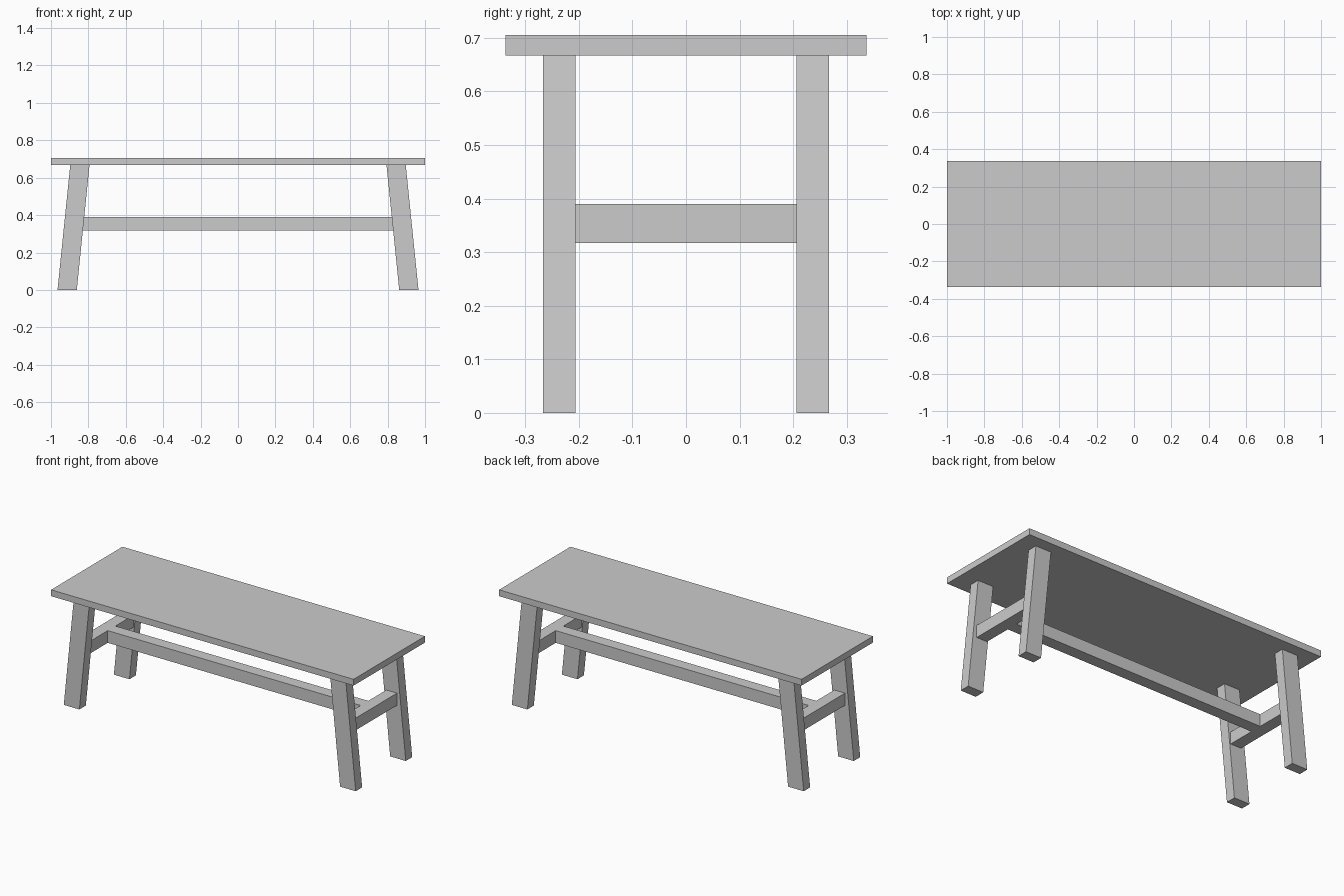
import bpy
import bmesh

cube = bpy.data.objects.get("Cube")
if cube:
    bpy.data.objects.remove(cube, do_unlink=True)

# Single plain grey finish
grey = bpy.data.materials.new("plain_grey")
grey.use_nodes = True
colour = (0.6, 0.6, 0.6, 1)
grey.diffuse_color = colour
grey.node_tree.nodes["Principled BSDF"].inputs["Base Color"].default_value = colour


def box(name, x, y, z, lean=0):
    """Box between (min, max) pairs; lean shifts the top along x."""
    bm = bmesh.new()
    bmesh.ops.create_cube(bm, size=1)
    for v in bm.verts:
        top = v.co.z > 0
        v.co = (x[v.co.x > 0] + (lean if top else 0), y[v.co.y > 0], z[top])
    mesh = bpy.data.meshes.new(name)
    bm.to_mesh(mesh)
    bm.free()
    mesh.materials.append(grey)
    obj = bpy.data.objects.new(name, mesh)
    bpy.context.collection.objects.link(obj)
    return obj


def span(side, inner, outer):
    """Ordered range on the chosen side of the centre."""
    return sorted((side * inner, side * outer))


TOP_UNDERSIDE = 0.667
RAIL_Z = (0.317, 0.39)

# Table top
box("table_top", (-1, 1), (-0.337, 0.337), (TOP_UNDERSIDE, 0.705))

# Splayed legs and the cross rail joining each pair
for sx, side in ((1, "left"), (-1, "right")):
    for sy, end in ((-1, "front"), (1, "back")):
        box(f"{end}_{side}_leg", span(sx, 0.862, 0.965), span(sy, 0.206, 0.267),
            (0, TOP_UNDERSIDE), lean=-0.068 * sx)
    box(f"{side}_cross_rail", span(sx, 0.836, 0.907), (-0.206, 0.206), RAIL_Z)

# Long stretcher between the cross rails
box("long_stretcher", (-0.836, 0.836), (-0.036, 0.036), RAIL_Z)
